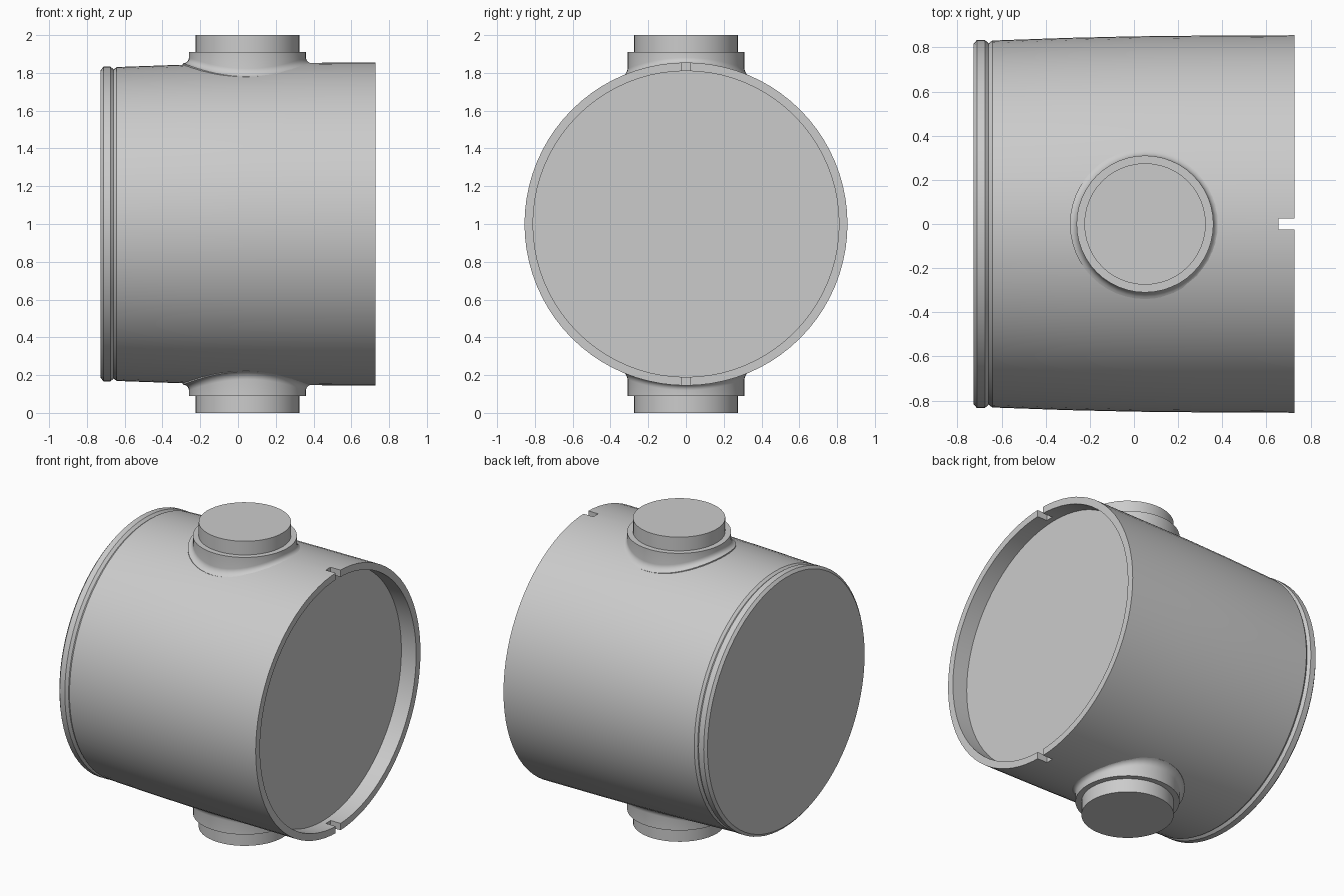
import bpy, bmesh
from math import sin, cos, pi, sqrt, radians

cube = bpy.data.objects.get("Cube")
if cube:
    bpy.data.objects.remove(cube, do_unlink=True)

GREY = (0.6, 0.6, 0.6, 1)
grey = bpy.data.materials.new("light grey")
grey.use_nodes = True
grey.diffuse_color = GREY
grey.node_tree.nodes["Principled BSDF"].inputs["Base Color"].default_value = GREY

MID = 1.0          # height of the barrel axis
BARREL_R = 0.851   # barrel radius under the ports
PORT_X = 0.05


def skin(name, rings):
    """Bridge equal rings of points, cap both ends, and shade."""
    bm = bmesh.new()
    loops = [[bm.verts.new(p) for p in ring] for ring in rings]
    n = len(loops[0])
    for a, b in zip(loops, loops[1:]):
        for i in range(n):
            j = (i + 1) % n
            bm.faces.new((a[i], a[j], b[j], b[i]))
    bm.faces.new(loops[0])
    bm.faces.new(loops[-1])
    bmesh.ops.recalc_face_normals(bm, faces=bm.faces)
    mesh = bpy.data.meshes.new(name)
    bm.to_mesh(mesh)
    bm.free()
    mesh.materials.append(grey)
    obj = bpy.data.objects.new(name, mesh)
    bpy.context.collection.objects.link(obj)
    return obj


def activate(obj):
    bpy.ops.object.select_all(action='DESELECT')
    obj.select_set(True)
    bpy.context.view_layer.objects.active = obj


def smooth(obj):
    activate(obj)
    bpy.ops.object.shade_smooth_by_angle(angle=radians(28))


def angles(n):
    return [2 * pi * i / n for i in range(n)]


# Barrel: end flange, groove, slightly flared wall, recessed open end
profile = [(-0.727, 0.815), (-0.712, 0.833), (-0.675, 0.833), (-0.658, 0.818),
           (-0.642, 0.831), (-0.3, 0.843), (0, 0.85), (0.3, 0.853),
           (0.727, 0.855), (0.727, 0.81), (0.62, 0.81)]
barrel = skin("barrel", [[(x, r * cos(t), MID + r * sin(t)) for t in angles(80)]
                         for x, r in profile])

# Slots through the top and bottom of the open rim
bpy.ops.mesh.primitive_cube_add(size=1, location=(0.755, 0, MID))
cutter = bpy.context.object
cutter.name = "slot_cutter"
cutter.scale = (0.2, 0.05, 2)
cutter.hide_render = True
cut = barrel.modifiers.new("slots", 'BOOLEAN')
cut.operation = 'DIFFERENCE'
cut.solver = 'EXACT'
cut.object = cutter
activate(barrel)
bpy.ops.object.modifier_apply(modifier=cut.name)
bpy.data.objects.remove(cutter, do_unlink=True)
smooth(barrel)

# Ports: filleted saddle foot, collar and plug, above and below
COLLAR_R, PLUG_R, FILLET = 0.31, 0.275, 0.03
for side, sign in (("top", 1), ("bottom", -1)):

    def saddle(r, lift):
        return [(PORT_X + r * cos(t), r * sin(t),
                 MID + sign * (sqrt(BARREL_R ** 2 - (r * sin(t)) ** 2) + lift))
                for t in angles(48)]

    def level(r, h):
        return [(PORT_X + r * cos(t), r * sin(t), MID + sign * h) for t in angles(48)]

    foot = [saddle(COLLAR_R + FILLET, -0.03)]
    for k in range(6):
        a = k / 5 * pi / 2
        foot.append(saddle(COLLAR_R + FILLET * (1 - sin(a)), FILLET * (1 - cos(a))))
    smooth(skin(side + "_collar", [level(0.2, 0.7)] + foot + [level(COLLAR_R, 0.91)]))
    smooth(skin(side + "_plug", [level(PLUG_R, 0.88), level(PLUG_R, 1.0)]))
